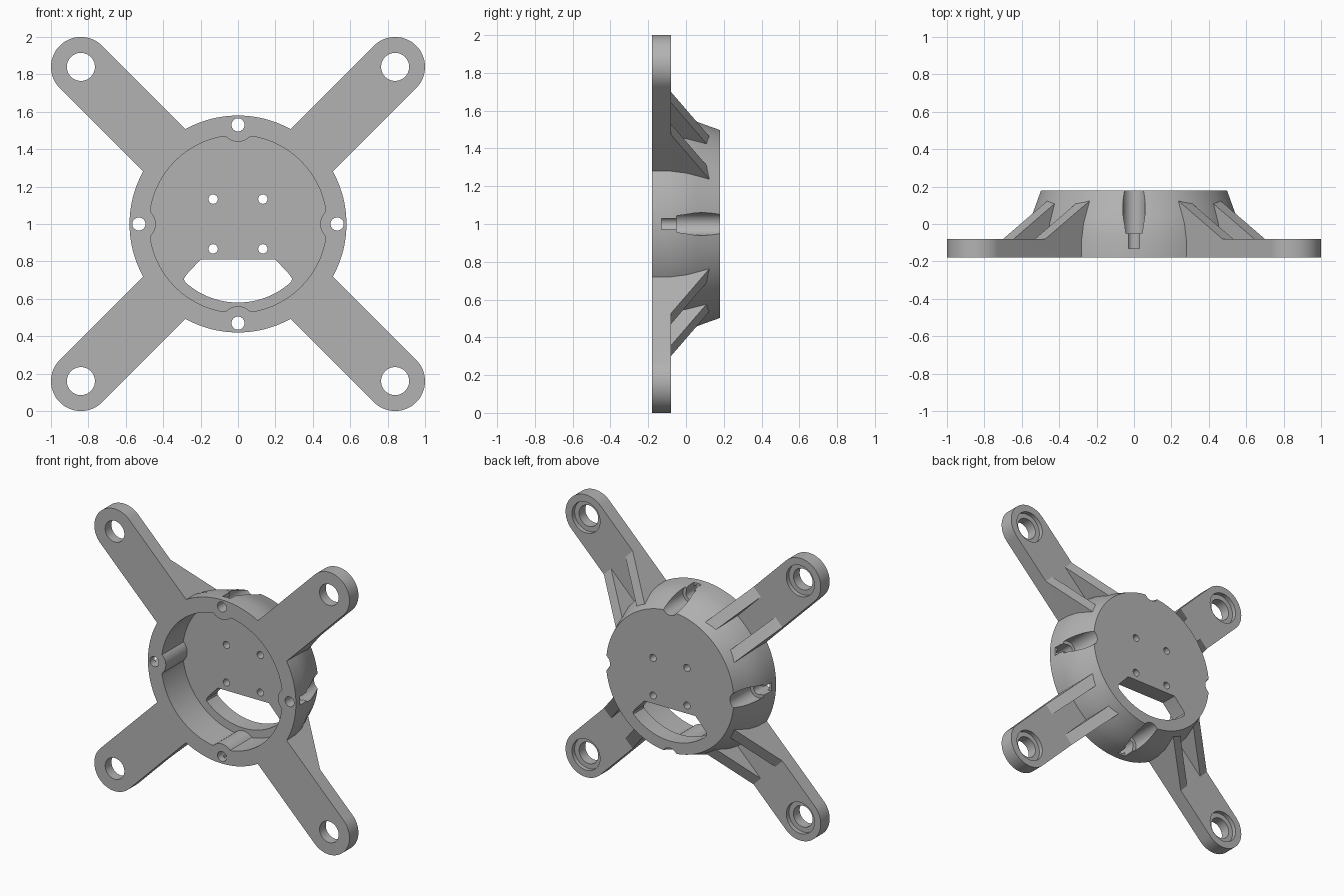
import bpy, bmesh
from math import sin, cos, pi, sqrt, radians
from mathutils import Vector

old = bpy.data.objects.get("Cube")
if old:
    bpy.data.objects.remove(old, do_unlink=True)

FRONT, BACK, ARM_BACK, FLOOR = -0.18, 0.18, -0.08, 0.06
CENTRE_Z = 1.0
SCREW_R = 0.53      # distance of the rim screws from the centre
ARM_W = 0.16        # half width of an arm
TIP = 0.84 * sqrt(2)

grey = bpy.data.materials.new("plain_grey")
grey.use_nodes = True
grey.diffuse_color = (0.45, 0.45, 0.45, 1)
grey.node_tree.nodes["Principled BSDF"].inputs["Base Color"].default_value = (0.45, 0.45, 0.45, 1)


def loft(name, rings):
    """Closed solid through a list of equally long point rings."""
    bm = bmesh.new()
    loops = [[bm.verts.new(p) for p in ring] for ring in rings]
    n = len(loops[0])
    for a, b in zip(loops, loops[1:]):
        for i in range(n):
            j = (i + 1) % n
            bm.faces.new((a[i], a[j], b[j], b[i]))
    bm.faces.new(loops[0])
    bm.faces.new(loops[-1])
    bmesh.ops.recalc_face_normals(bm, faces=bm.faces)
    mesh = bpy.data.meshes.new(name)
    bm.to_mesh(mesh)
    bm.free()
    mesh.materials.append(grey)
    obj = bpy.data.objects.new(name, mesh)
    bpy.context.collection.objects.link(obj)
    return obj


def slab(name, outline, y0, y1):
    """Extrude an (x, z) outline, measured from the centre, along y."""
    return loft(name, [[(x, y, CENTRE_Z + z) for x, z in outline] for y in (y0, y1)])


def arc(cx, cz, r, start=0, end=2 * pi, n=48, closed=True):
    steps = n if closed else n - 1
    return [(cx + r * cos(start + (end - start) * i / steps),
             cz + r * sin(start + (end - start) * i / steps)) for i in range(n)]


def turn(points, angle):
    c, s = cos(angle), sin(angle)
    return [(x * c - z * s, x * s + z * c) for x, z in points]


def combine(target, tools, operation):
    for tool in tools:
        mod = target.modifiers.new("combine", 'BOOLEAN')
        mod.operation, mod.solver, mod.object = operation, 'EXACT', tool
    graph = bpy.context.evaluated_depsgraph_get()
    mesh = bpy.data.meshes.new_from_object(target.evaluated_get(graph))
    target.modifiers.clear()
    target.data = mesh
    for tool in tools:
        bpy.data.objects.remove(tool, do_unlink=True)


# Round housing, tapering towards the back
profile = [(0.58, FRONT), (0.578, -0.08), (0.565, 0), (0.544, 0.06), (0.5, BACK)]
body = loft("mount_housing", [[(x, y, CENTRE_Z + z) for x, z in arc(0, 0, r, n=128)]
                              for r, y in profile])

# Four arms with rounded tips, each with two sloping ribs
diagonals = [radians(45 + 90 * k) for k in range(4)]
arms, ribs = [], []
for a in diagonals:
    outline = [(0.5, -ARM_W)] + arc(TIP, 0, ARM_W, -pi / 2, pi / 2, 32, False) + [(0.5, ARM_W)]
    arms.append(slab("arm", turn(outline, a), FRONT, ARM_BACK))
    for side in (-1, 1):
        rings = []
        for w in (0.08 * side, ARM_W * side):
            side_shape = [(0.485, -0.12), (0.83, -0.12), (0.83, ARM_BACK), (0.485, 0.13)]
            ring = []
            for s, y in side_shape:
                (x, z), = turn([(s, w)], a)
                ring.append((x, y, CENTRE_Z + z))
            rings.append(ring)
        ribs.append(loft("rib", rings))
combine(body, arms + ribs, 'UNION')

# Open cavity, its wall bulging inwards around the four screws
cavity = []
for i in range(360):
    angle = radians(i)
    off = (angle + pi / 4) % (pi / 2) - pi / 4
    r, under = 0.475, 0.09 ** 2 - (SCREW_R * sin(off)) ** 2
    if under > 0:
        r = min(r, SCREW_R * cos(off) - sqrt(under))
    cavity.append((r * cos(angle), r * sin(angle)))
cutters = [slab("cavity", cavity, FRONT - 0.1, FLOOR)]

# Cable window in the floor
window = [(0.2, -0.19), (-0.2, -0.19), (-0.275, -0.27), (-0.288, -0.29), (-0.287, -0.306)]
window += arc(0, 0, 0.42, radians(229), radians(311), 32, False)
window += [(-x, z) for x, z in reversed(window[2:5])]
cutters.append(slab("window", window, 0, 0.3))

# Small fixing holes in the floor
for x in (-0.133, 0.133):
    for z in (-0.133, 0.133):
        cutters.append(slab("floor_hole", arc(x, z, 0.025, n=24), 0, 0.3))

# Rim screws: through hole, driver groove and narrow outer slot
for k in range(4):
    a = k * pi / 2
    cutters.append(slab("screw_hole", turn(arc(SCREW_R, 0, 0.035, n=32), a), -0.3, 0))
    cutters.append(slab("driver_groove", turn(arc(SCREW_R, 0, 0.06), a), -0.05, 0.3))
    slot = [(SCREW_R, -0.03), (0.65, -0.03), (0.65, 0.03), (SCREW_R, 0.03)]
    cutters.append(slab("slot", turn(slot, a), -0.13, -0.04))

# Arm tip holes, recessed at the back
for a in diagonals:
    cutters.append(slab("tip_hole", turn(arc(TIP, 0, 0.075), a), -0.3, 0))
    cutters.append(slab("tip_recess", turn(arc(TIP, 0, 0.11), a), ARM_BACK - 0.03, 0))
combine(body, cutters, 'DIFFERENCE')

bpy.ops.object.select_all(action='DESELECT')
body.select_set(True)
bpy.context.view_layer.objects.active = body
bpy.ops.object.shade_smooth_by_angle(angle=radians(30))
